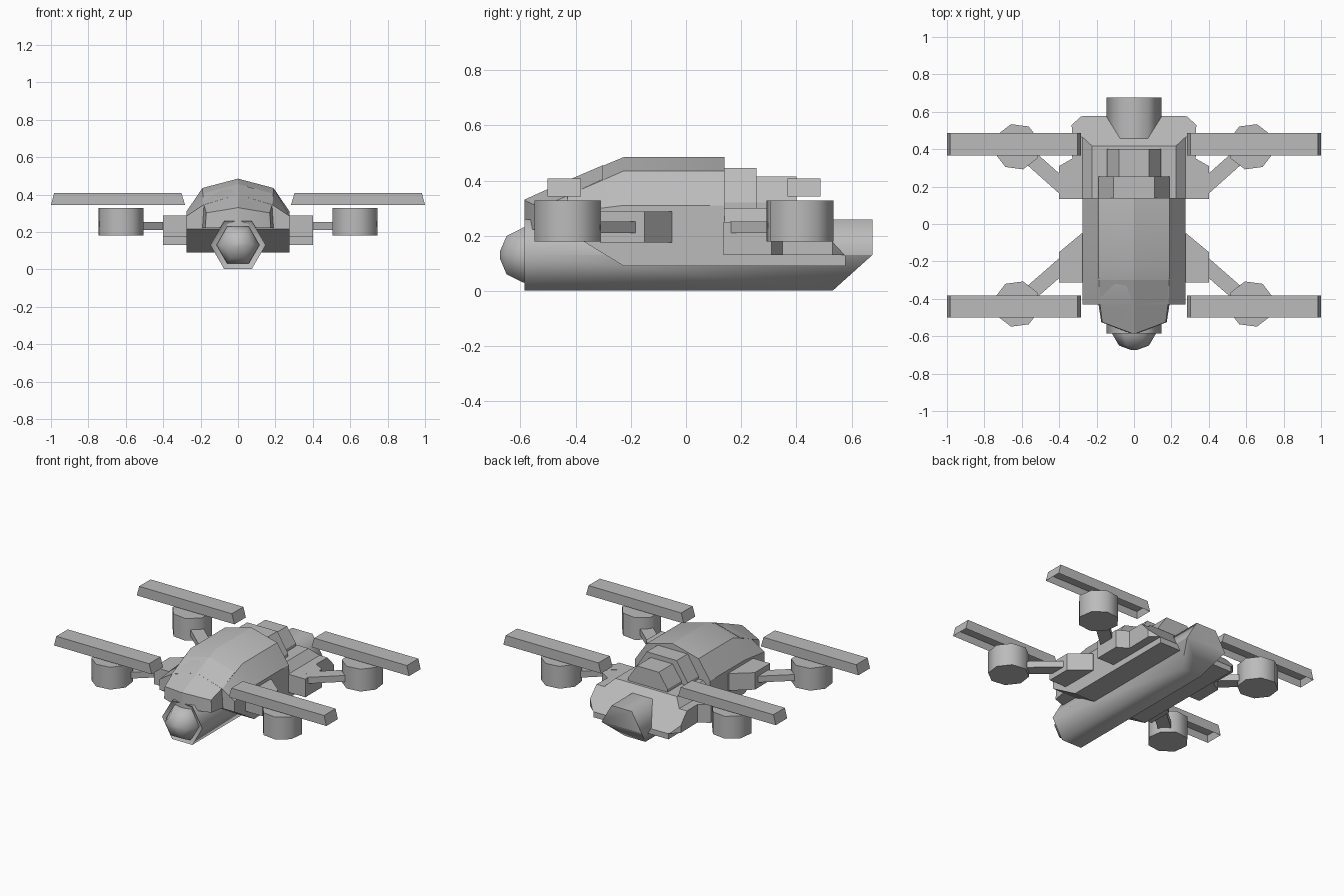
import bpy, bmesh, math
from mathutils import Vector, Matrix

if "Cube" in bpy.data.objects:
    bpy.data.objects.remove(bpy.data.objects["Cube"], do_unlink=True)

GREY = (0.5, 0.5, 0.5, 1)
grey = bpy.data.materials.new("plain_grey")
grey.use_nodes = True
grey.diffuse_color = GREY
next(n for n in grey.node_tree.nodes if n.type == "BSDF_PRINCIPLED").inputs["Base Color"].default_value = GREY


def finish(name, bm, mirror=False, angle=30):
    bmesh.ops.recalc_face_normals(bm, faces=bm.faces)
    mesh = bpy.data.meshes.new(name)
    bm.to_mesh(mesh)
    bm.free()
    mesh.materials.append(grey)
    ob = bpy.data.objects.new(name, mesh)
    bpy.context.collection.objects.link(ob)
    if mirror:
        ob.modifiers.new("mirror", "MIRROR").use_mirror_merge = False
    bpy.ops.object.select_all(action="DESELECT")
    ob.select_set(True)
    bpy.context.view_layer.objects.active = ob
    bpy.ops.object.shade_smooth_by_angle(angle=math.radians(angle))
    return ob


def skin(rings):
    """Join rings of equal length and cap both ends."""
    bm = bmesh.new()
    loops = [[bm.verts.new(p) for p in r] for r in rings]
    n = len(loops[0])
    for a, b in zip(loops, loops[1:]):
        for i in range(n):
            j = (i + 1) % n
            bm.faces.new((a[i], a[j], b[j], b[i]))
    bm.faces.new(loops[0])
    bm.faces.new(loops[-1])
    return bm


def hull(sections):
    """Symmetric loft along y from right-hand half profiles."""
    rings = []
    for y, half in sections:
        full = half + [(-x, z) for x, z in reversed(half) if x > 0]
        rings.append([(x, y, z) for x, z in full])
    return skin(rings)


def prism(outline, z0, z1):
    return skin([[(x, y, z) for x, y in outline] for z in (z0, z1)])


def cut(bm, point, normal):
    """Slice off everything beyond the plane and close the hole."""
    geom = bm.verts[:] + bm.edges[:] + bm.faces[:]
    bmesh.ops.bisect_plane(bm, geom=geom, plane_co=point, plane_no=normal, clear_outer=True)
    bmesh.ops.holes_fill(bm, edges=[e for e in bm.edges if e.is_boundary], sides=0)
    return bm


def hexagon(y, r):
    return [(r * math.cos(k * math.pi / 3), y, 0.13 + r * math.sin(k * math.pi / 3)) for k in range(6)]


# Main shell with sloped front belly
roof = [(0.275, 0.09), (0.275, 0.31), (0.19, 0.435), (0, 0.485)]
finish("main_shell", hull([
    (-0.43, [(0.275, 0.215), (0.275, 0.285), (0.185, 0.345), (0, 0.4)]),
    (-0.225, roof), (0.14, roof)]), angle=25)

# Pointed canopy nose
finish("canopy_nose", hull([
    (-0.3, [(0.19, 0.22), (0.187, 0.405), (0, 0.456)]),
    (-0.43, [(0.19, 0.22), (0.182, 0.345), (0, 0.4)]),
    (-0.525, [(0.175, 0.22), (0.17, 0.302), (0, 0.358)]),
    (-0.585, [(0.02, 0.225), (0.01, 0.328), (0, 0.331)])]), angle=25)

# Stepped roof tiers behind the shell
for name, y0, y1, w, top, z in (("upper_tier", 0.13, 0.255, 0.19, 0.11, 0.445),
                                ("lower_tier", 0.24, 0.4, 0.145, 0.08, 0.415)):
    half = [(w, 0.29), (w, 0.32), (top, z)]
    finish(name, hull([(y0, half), (y1, half)]))

# Rear deck with slanted tail
slant_point, slant = (0, 0.575, 0.13), (0, 0.13, 0.12)
deck = [(0.275, 0.09), (0.275, 0.25), (0.225, 0.3)]
finish("rear_deck", cut(hull([(0.13, deck), (0.578, deck)]), slant_point, slant))

# Belly tube with recessed front and undercut rear
bm = cut(skin([hexagon(-0.585, 0.148), hexagon(0.675, 0.148)]), (0, 0.675, 0.13), (0, 0.13, -0.145))
bmesh.ops.recalc_face_normals(bm, faces=bm.faces)
front = [f for f in bm.faces if f.normal.y < -0.9]
bmesh.ops.inset_region(bm, faces=front, thickness=0.02)
bmesh.ops.translate(bm, verts=front[0].verts[:], vec=(0, 0.015, 0))
finish("belly_tube", bm, angle=62)

# Nose lens
finish("nose_lens", skin([hexagon(-0.56, 0.115), hexagon(-0.59, 0.115),
                          hexagon(-0.65, 0.08), hexagon(-0.674, 0.015)]), angle=62)

# Side brackets
finish("front_bracket", prism([(0.26, -0.05), (0.28, -0.05), (0.4, -0.15), (0.4, -0.312), (0.26, -0.312)],
                              0.175, 0.288), mirror=True)
rear = [(0.26, 0.135), (0.4, 0.135), (0.4, 0.31), (0.33, 0.35), (0.333, 0.53), (0.28, 0.578), (0.26, 0.578)]
finish("rear_bracket", cut(prism(rear, 0.13, 0.25), slant_point, slant), mirror=True)

# Arms, motors and rotor blades, front and rear
for end, sy, root_y, motor_y, blade_y in (("front", -1, -0.21, -0.428, -0.441),
                                          ("rear", 1, 0.19, 0.413, 0.427)):
    a, b = Vector((0.37, root_y)), Vector((0.62, motor_y))
    side = (b - a).orthogonal().normalized() * 0.04
    finish(end + "_arm", prism([a + side, b + side, b - side, a - side], 0.21, 0.252), mirror=True)

    ring = [(0.625 + 0.125 * math.cos(t), motor_y + sy * 0.125 * math.sin(t))
            for t in (math.radians(30 + 45 * k) for k in range(8))]
    finish(end + "_motor", prism(ring, 0.18, 0.328), mirror=True, angle=50)

    # Blade: tapered bar with a hollow underside
    def rect(x0, x1, z):
        return [(x, blade_y + h, z) for x, h in ((x0, -0.06), (x1, -0.06), (x1, 0.06), (x0, 0.06))]
    bm = skin([rect(0.283, 1.0, 0.343), rect(0.302, 0.983, 0.408)])
    bmesh.ops.recalc_face_normals(bm, faces=bm.faces)
    under = [f for f in bm.faces if f.normal.z < -0.9]
    bmesh.ops.inset_region(bm, faces=under, thickness=0.02)
    bmesh.ops.translate(bm, verts=under[0].verts[:], vec=(0, 0, 0.04))
    finish(end + "_rotor_blade", bm, mirror=True)
